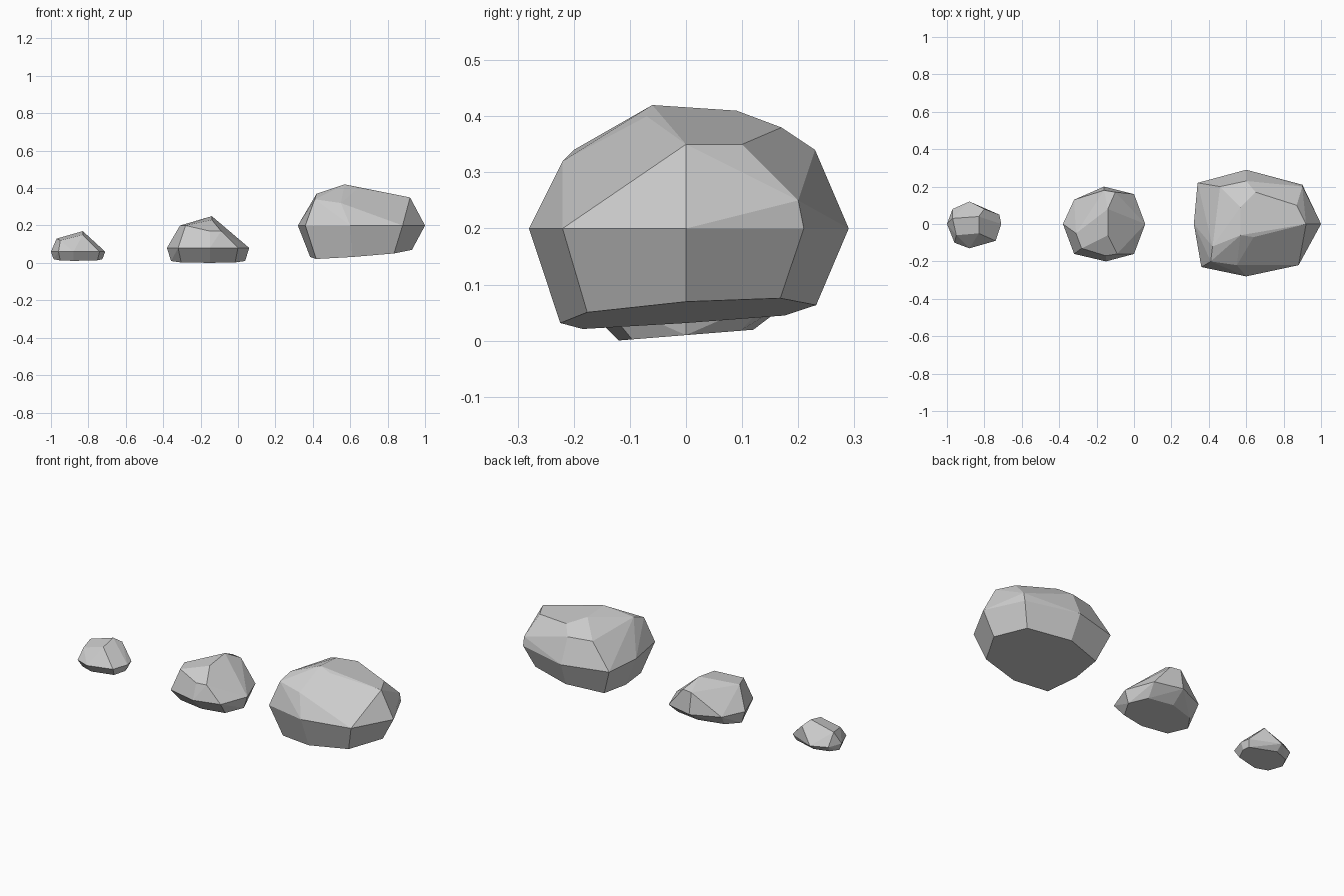
import bpy
import bmesh
import math
from mathutils import Vector

cube = bpy.data.objects.get("Cube")
if cube:
    bpy.data.objects.remove(cube, do_unlink=True)

stone = bpy.data.materials.new("stone_grey")
stone.use_nodes = True
grey = (0.6, 0.6, 0.6, 1)
stone.diffuse_color = grey
stone.node_tree.nodes["Principled BSDF"].inputs["Base Color"].default_value = grey


def underside(outline, middle, shrink, height, slope):
    """Shrink the outline towards its middle and lay it on a sloping plane."""
    for x, y in outline:
        dx = (x - middle) * shrink[0]
        dy = y * shrink[1]
        yield Vector((middle + dx, dy, height + dx * slope[0] + dy * slope[1]))


def rock(name, outline, girdle_height, base, crown):
    """Wrap a faceted convex stone around its base, girdle and crown."""
    girdle = [Vector((x, y, girdle_height)) for x, y in outline]
    bm = bmesh.new()
    for corner in [*base, *girdle, *crown]:
        bm.verts.new(corner)
    hull = bmesh.ops.convex_hull(bm, input=bm.verts[:])
    spare = {part for part in hull["geom_interior"] + hull["geom_unused"]
             if isinstance(part, bmesh.types.BMVert)}
    bmesh.ops.delete(bm, geom=list(spare), context="VERTS")

    # Merge nearly flat neighbours into broad chiselled facets
    bmesh.ops.dissolve_limit(bm, angle_limit=math.radians(6),
                             verts=bm.verts[:], edges=bm.edges[:])
    bmesh.ops.recalc_face_normals(bm, faces=bm.faces[:])
    mesh = bpy.data.meshes.new(name)
    bm.to_mesh(mesh)
    bm.free()
    mesh.materials.append(stone)
    bpy.context.collection.objects.link(bpy.data.objects.new(name, mesh))


# Large rock: broad boulder with a sloping underside
large_outline = [(.36, -.23), (.6, -.28), (.88, -.22), (1, 0),
                 (.9, .21), (.6, .29), (.34, .22), (.32, 0)]
large_crown = [(.41, -.2, .34), (.55, -.22, .32), (.42, -.12, .37),
               (.57, -.06, .42), (.64, -.07, .4), (.57, .09, .41),
               (.65, .17, .38), (.92, 0, .35), (.87, .1, .35),
               (.9, .2, .25), (.6, .23, .34), (.46, .2, .34)]
rock("large_rock", large_outline, girdle_height=.2, crown=large_crown,
     base=underside(large_outline, middle=.65, shrink=(.8, .8),
                    height=.05, slope=(.07, .07)))

# Medium rock: wedge falling away to its left
medium_outline = [(-.38, 0), (-.32, -.16), (-.15, -.2), (0, -.16),
                  (.06, 0), (0, .16), (-.16, .2), (-.32, .13)]
medium_crown = [(-.28, -.13, .2), (-.31, -.05, .2), (-.15, -.17, .17),
                (-.09, -.16, .17), (-.14, -.06, .23), (-.14, .08, .25),
                (-.1, .17, .2), (-.16, .18, .2)]
rock("medium_rock", medium_outline, girdle_height=.08, crown=medium_crown,
     base=underside(medium_outline, middle=-.16, shrink=(.9, .6),
                    height=.01, slope=(0, .08)))

# Small rock: squat pebble
small_outline = [(-1, 0), (-.96, -.1), (-.88, -.13), (-.74, -.09),
                 (-.71, 0), (-.72, .05), (-.88, .12), (-.97, .08)]
small_crown = [(-.95, -.06, .12), (-.89, -.06, .12), (-.83, -.05, .15),
               (-.83, .04, .17), (-.8, .08, .14), (-.9, .02, .15),
               (-.97, .03, .13)]
rock("small_rock", small_outline, girdle_height=.06, crown=small_crown,
     base=underside(small_outline, middle=-.86, shrink=(.9, .7),
                    height=.02, slope=(0, .1)))
